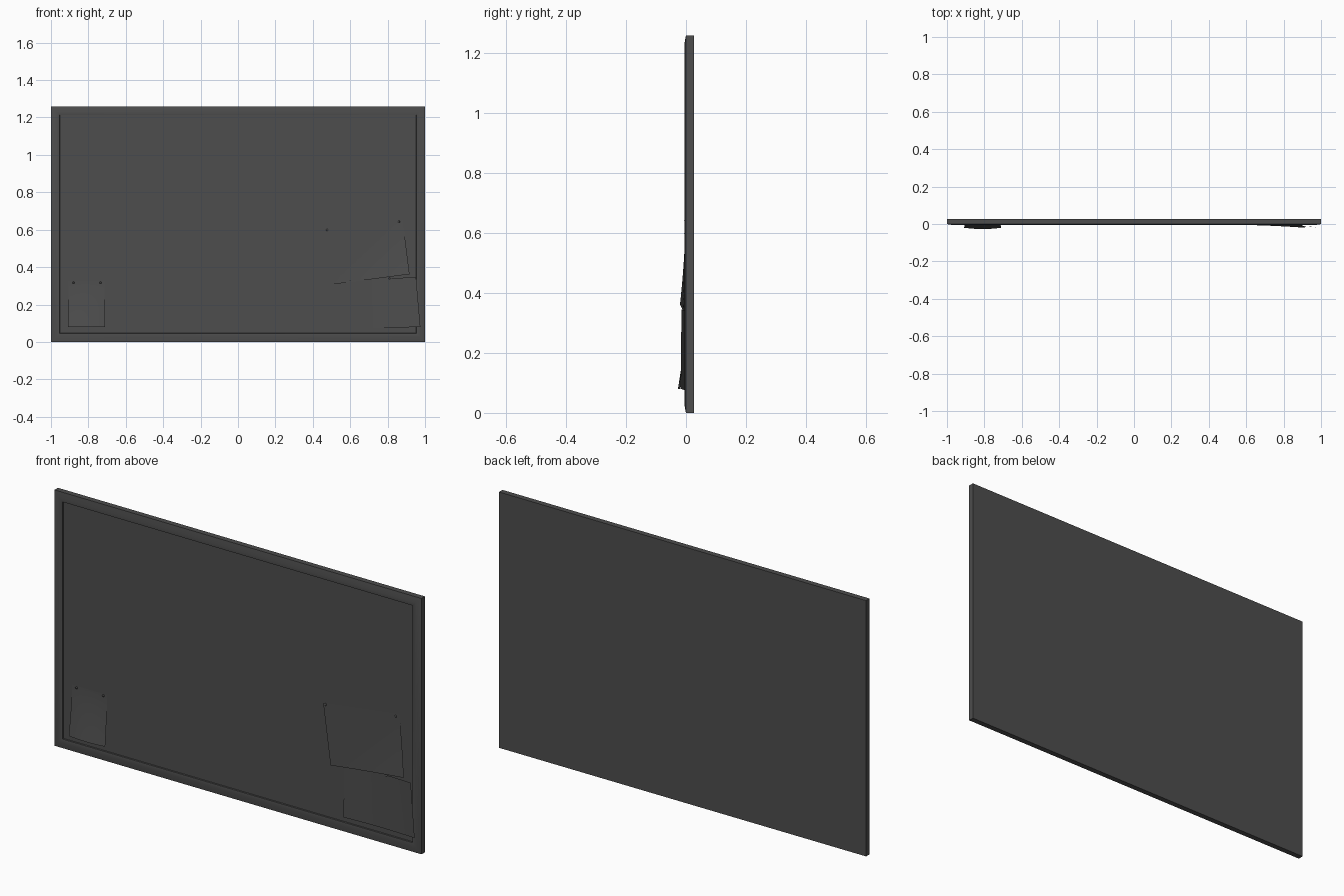
import bpy, bmesh
from mathutils import Vector

if "Cube" in bpy.data.objects:
    bpy.data.objects.remove(bpy.data.objects["Cube"])

W, H = 1.0, 1.26          # half width, height
BACK, PANEL = 0.027, 0.004

DARK = bpy.data.materials.new("dark_grey")
DARK.diffuse_color = (0.075, 0.075, 0.075, 1)
DARK.use_nodes = True
DARK.node_tree.nodes["Principled BSDF"].inputs["Base Color"].default_value = DARK.diffuse_color


def add_object(name, bm, angle=0.5):
    bmesh.ops.recalc_face_normals(bm, faces=bm.faces[:])
    mesh = bpy.data.meshes.new(name)
    bm.to_mesh(mesh)
    bm.free()
    mesh.materials.append(DARK)
    ob = bpy.data.objects.new(name, mesh)
    bpy.context.collection.objects.link(ob)
    bpy.ops.object.select_all(action='DESELECT')
    ob.select_set(True)
    bpy.context.view_layer.objects.active = ob
    bpy.ops.object.shade_smooth_by_angle(angle=angle)
    return ob


# board: nested rectangles (inset, depth) form the back, frame and recessed panel
def make_board():
    profile = [(0, BACK), (0, 0.0), (0.008, -0.002), (0.027, -0.005),
               (0.038, -0.005), (0.046, -0.003), (0.047, PANEL)]
    bm = bmesh.new()
    rings = []
    for i, y in profile:
        pts = [(-W + i, y, i), (W - i, y, i), (W - i, y, H - i), (-W + i, y, H - i)]
        rings.append([bm.verts.new(p) for p in pts])
    for a, b in zip(rings, rings[1:]):
        for k in range(4):
            n = (k + 1) % 4
            bm.faces.new((a[k], a[n], b[n], b[k]))
    bm.faces.new(rings[0])
    bm.faces.new(rings[-1])
    add_object("notice_board", bm, 0.5)


# paper: bilinear sheet from four corners (TL, TR, BR, BL), lifted by depth(u, v)
def make_paper(name, corners, depth, n=12):
    tl, tr, br, bl = (Vector(c) for c in corners)
    bm = bmesh.new()
    grid = []
    for j in range(n + 1):
        v = j / n
        row = []
        for i in range(n + 1):
            u = i / n
            p = tl.lerp(tr, u).lerp(bl.lerp(br, u), v)
            row.append(bm.verts.new((p.x, depth(u, v), p.y)))
        grid.append(row)
    for j in range(n):
        for i in range(n):
            bm.faces.new((grid[j][i], grid[j + 1][i], grid[j + 1][i + 1], grid[j][i + 1]))
    return add_object(name, bm, 1.0)


# pin: small flattened round head
def make_pin(name, x, z):
    bpy.ops.mesh.primitive_uv_sphere_add(segments=10, ring_count=6, radius=0.006,
                                         location=(x, PANEL - 0.004, z))
    pin = bpy.context.object
    pin.name = name
    pin.data.materials.append(DARK)
    bpy.ops.object.shade_smooth_by_angle()


make_board()

# small note whose lower edge swings out
make_paper("small_note", [(-0.905, 0.325), (-0.715, 0.325), (-0.71, 0.08), (-0.908, 0.08)],
           lambda u, v: 0.002 - (0.022 + 0.028 * u * (1 - u)) * v ** 1.4)

# tilted sheet with a lifted lower right corner
make_paper("tilted_sheet", [(0.465, 0.603), (0.88, 0.658), (0.917, 0.362), (0.507, 0.308)],
           lambda u, v: -0.001 - 0.003 * v - 0.016 * max(0, u + v - 1) ** 1.8)

# lower sheet with its right side curling over the frame
make_paper("lower_sheet", [(0.577, 0.335), (0.952, 0.345), (0.975, 0.08), (0.577, 0.07)],
           lambda u, v: 0.001 - 0.003 * v - 0.016 * max(0, (u - 0.35) / 0.65) ** 1.5)

for k, (x, z) in enumerate([(-0.88, 0.317), (-0.735, 0.317), (0.477, 0.598),
                            (0.86, 0.643), (0.81, 0.338), (0.6, 0.33)]):
    make_pin(f"pin_{k + 1}", x, z)
